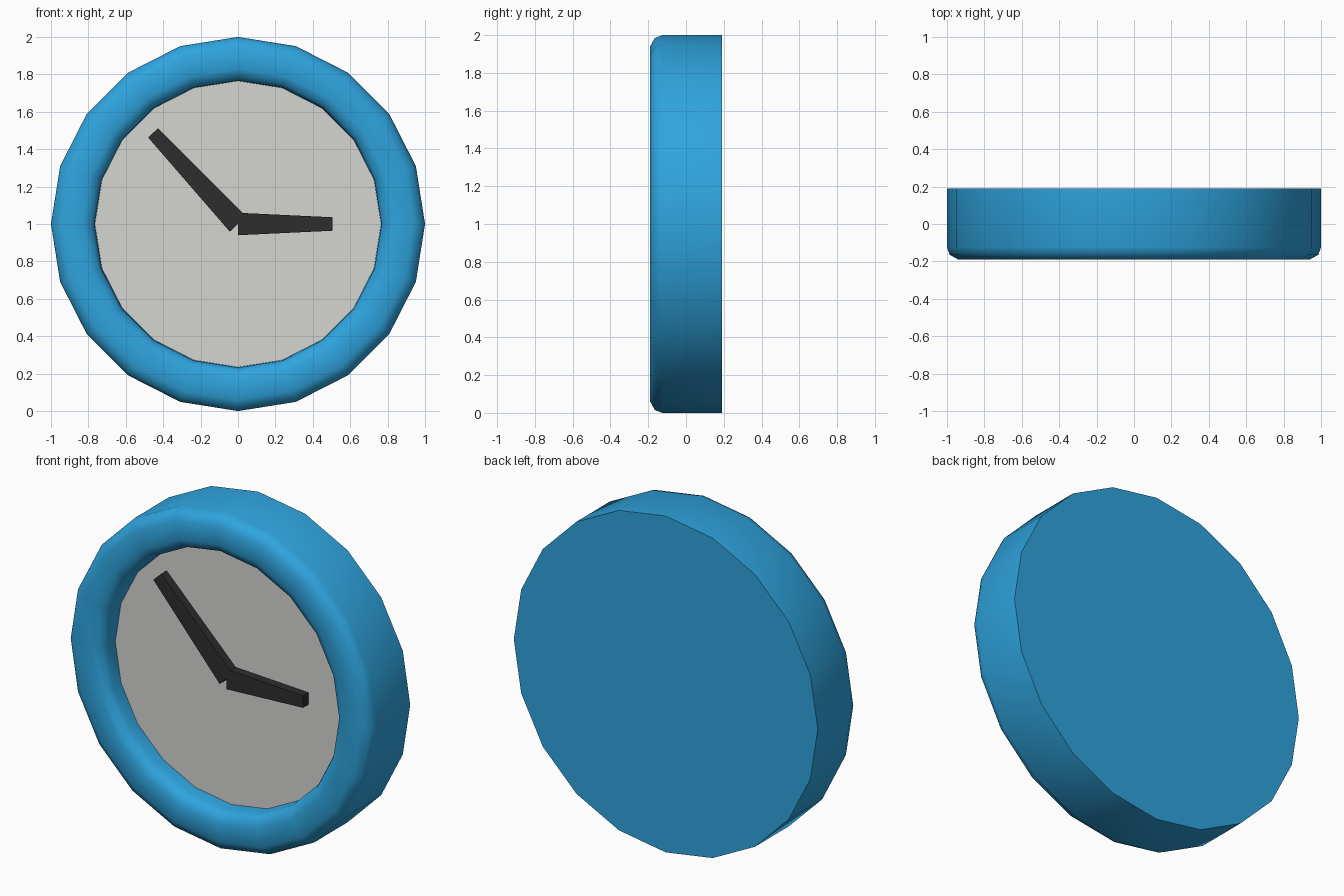
import bpy, bmesh, math

if "Cube" in bpy.data.objects:
    bpy.data.objects.remove(bpy.data.objects["Cube"])

SIDES = 20
CZ = 1.0          # height of the clock centre
FACE_Y = -0.06    # depth of the dial
HAND_Y = -0.11    # front of the hands


def material(name, rgb):
    m = bpy.data.materials.new(name)
    m.diffuse_color = (*rgb, 1.0)
    m.use_nodes = True
    m.node_tree.nodes["Principled BSDF"].inputs["Base Color"].default_value = m.diffuse_color
    return m


blue = material("blue", (0.028, 0.37, 0.73))
grey = material("light grey", (0.66, 0.66, 0.64))
black = material("charcoal", (0.026, 0.026, 0.026))


def finish(name, bm, mat):
    bmesh.ops.recalc_face_normals(bm, faces=bm.faces)
    me = bpy.data.meshes.new(name)
    bm.to_mesh(me)
    bm.free()
    me.materials.append(mat)
    ob = bpy.data.objects.new(name, me)
    bpy.context.collection.objects.link(ob)
    return ob


def ring(bm, r, y):
    return [bm.verts.new((r * math.cos(a), y, CZ + r * math.sin(a)))
            for a in (2 * math.pi * i / SIDES for i in range(SIDES))]


# Case: rounded rim turned around the y axis, closed at the back
profile = [(1.0, 0.19), (1.0, -0.125), (0.985, -0.165), (0.94, -0.19),
           (0.83, -0.19), (0.784, -0.168), (0.768, -0.13), (0.765, FACE_Y)]
bm = bmesh.new()
rings = [ring(bm, r, y) for r, y in profile]
for a, b in zip(rings, rings[1:]):
    for i in range(SIDES):
        j = (i + 1) % SIDES
        bm.faces.new((a[i], a[j], b[j], b[i]))
bm.faces.new(rings[0])
case = finish("clock_case", bm, blue)
# the dial closes the front, so make sure the back cap points outward
if max(case.data.polygons, key=lambda p: p.area).normal.y < 0:
    case.data.flip_normals()
bpy.context.view_layer.objects.active = case
case.select_set(True)
bpy.ops.object.shade_smooth_by_angle(angle=math.radians(45))

# Dial
bm = bmesh.new()
bm.faces.new(ring(bm, 0.765, FACE_Y))
dial = finish("dial", bm, grey)
if dial.data.polygons[0].normal.y > 0:
    dial.data.flip_normals()


# Hands: tapered bars starting at the centre
def hand(name, length, angle):
    c, s = math.cos(angle), math.sin(angle)
    outline = [(0, -0.06), (length, -0.036), (length, 0.036), (0, 0.06)]
    bm = bmesh.new()
    front, back = [[bm.verts.new((u * c - v * s, y, CZ + u * s + v * c))
                    for u, v in outline] for y in (HAND_Y, FACE_Y)]
    bm.faces.new(front)
    bm.faces.new(back)
    for i in range(4):
        j = (i + 1) % 4
        bm.faces.new((front[i], front[j], back[j], back[i]))
    finish(name, bm, black)


hand("hour_hand", 0.505, 0.0)
hand("minute_hand", 0.666, math.radians(133))
